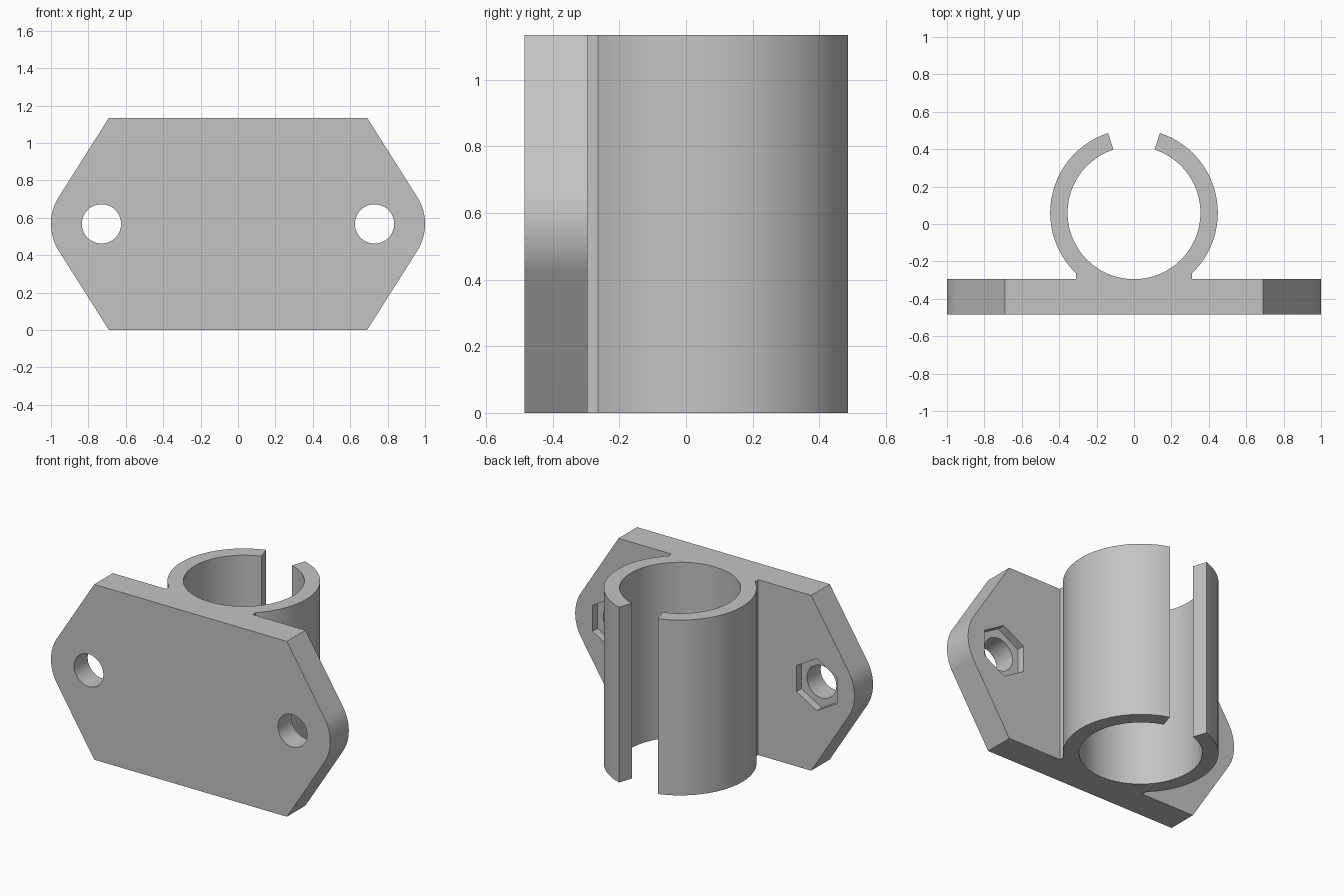
import bpy, bmesh
from math import sin, cos, acos, atan2, hypot, radians, pi

if "Cube" in bpy.data.objects:
    bpy.data.objects.remove(bpy.data.objects["Cube"], do_unlink=True)

HEIGHT = 1.135
MID = HEIGHT / 2
FRONT, BACK = -0.485, -0.295          # plate faces
RING_Y, OUTER = 0.06, 0.448           # clamp ring
INNER = RING_Y - BACK                 # bore touches the plate
NECK = 0.31
HOLE_X, END_R, CORNER_X = 0.73, 0.27, 0.69

grey = bpy.data.materials.new("plain grey")
grey.use_nodes = True
grey.diffuse_color = (0.55, 0.55, 0.55, 1)
grey.node_tree.nodes["Principled BSDF"].inputs["Base Color"].default_value = grey.diffuse_color


def arc(cx, cy, r, start, end, steps):
    return [(cx + r * cos(start + (end - start) * i / steps),
             cy + r * sin(start + (end - start) * i / steps)) for i in range(steps + 1)]


def prism(name, points, low, high, axis):
    """Extrude a closed profile along z (plan) or y (front outline)."""
    place = (lambda u, v, w: (u, v, w)) if axis == "z" else (lambda u, v, w: (u, w, v))
    bm = bmesh.new()
    face = bm.faces.new([bm.verts.new(place(u, v, low)) for u, v in points])
    top = bmesh.ops.extrude_face_region(bm, geom=[face])["geom"]
    shift = place(0, 0, high - low)
    bmesh.ops.translate(bm, vec=shift, verts=[g for g in top if isinstance(g, bmesh.types.BMVert)])
    bmesh.ops.recalc_face_normals(bm, faces=bm.faces)
    mesh = bpy.data.meshes.new(name)
    bm.to_mesh(mesh)
    bm.free()
    mesh.materials.append(grey)
    obj = bpy.data.objects.new(name, mesh)
    bpy.context.collection.objects.link(obj)
    return obj


def boolean(target, tool, operation):
    mod = target.modifiers.new(tool.name, "BOOLEAN")
    mod.operation, mod.object, mod.solver = operation, tool, "EXACT"
    bpy.context.view_layer.update()
    result = bpy.data.meshes.new_from_object(
        target.evaluated_get(bpy.context.evaluated_depsgraph_get()))
    target.modifiers.clear()
    target.data = result
    bpy.data.objects.remove(tool, do_unlink=True)


# Plan profile: plate, neck and split ring in one piece
neck_angle = -acos(NECK / OUTER)
slot = radians(72)
outer_side = arc(0, RING_Y, OUTER, neck_angle, slot, 48)
bore = arc(0, RING_Y, INNER, slot, -pi - slot, 96)
plan = [(1.1, FRONT), (1.1, BACK), (NECK, BACK)] + outer_side + bore
plan += [(-x, y) for x, y in reversed(outer_side)]
plan += [(-NECK, BACK), (-1.1, BACK), (-1.1, FRONT)]
bracket = prism("clamp_bracket", plan, -0.1, HEIGHT + 0.1, "z")

# Front outline: straight edges tangent to the rounded ends
dx = CORNER_X - HOLE_X
tangent = atan2(MID, dx) - acos(END_R / hypot(dx, MID))
right_end = [(CORNER_X, 0)] + arc(HOLE_X, MID, END_R, -tangent, tangent, 24) + [(CORNER_X, HEIGHT)]
outline = right_end + [(-x, z) for x, z in reversed(right_end)]
boolean(bracket, prism("outline", outline, -0.7, 0.7, "y"), "INTERSECT")

# Bolt holes with hexagonal nut pockets on the back
for side in (-1, 1):
    hole = arc(side * HOLE_X, MID, 0.105, 0, 2 * pi, 48)[:-1]
    boolean(bracket, prism("bolt_hole", hole, -0.6, -0.2, "y"), "DIFFERENCE")
    pocket = arc(side * HOLE_X, MID, 0.168, pi / 2, pi / 2 + 2 * pi, 6)[:-1]
    boolean(bracket, prism("nut_pocket", pocket, BACK - 0.05, BACK + 0.05, "y"), "DIFFERENCE")

bpy.ops.object.select_all(action="DESELECT")
bracket.select_set(True)
bpy.context.view_layer.objects.active = bracket
bpy.ops.object.shade_smooth_by_angle(angle=radians(25))
